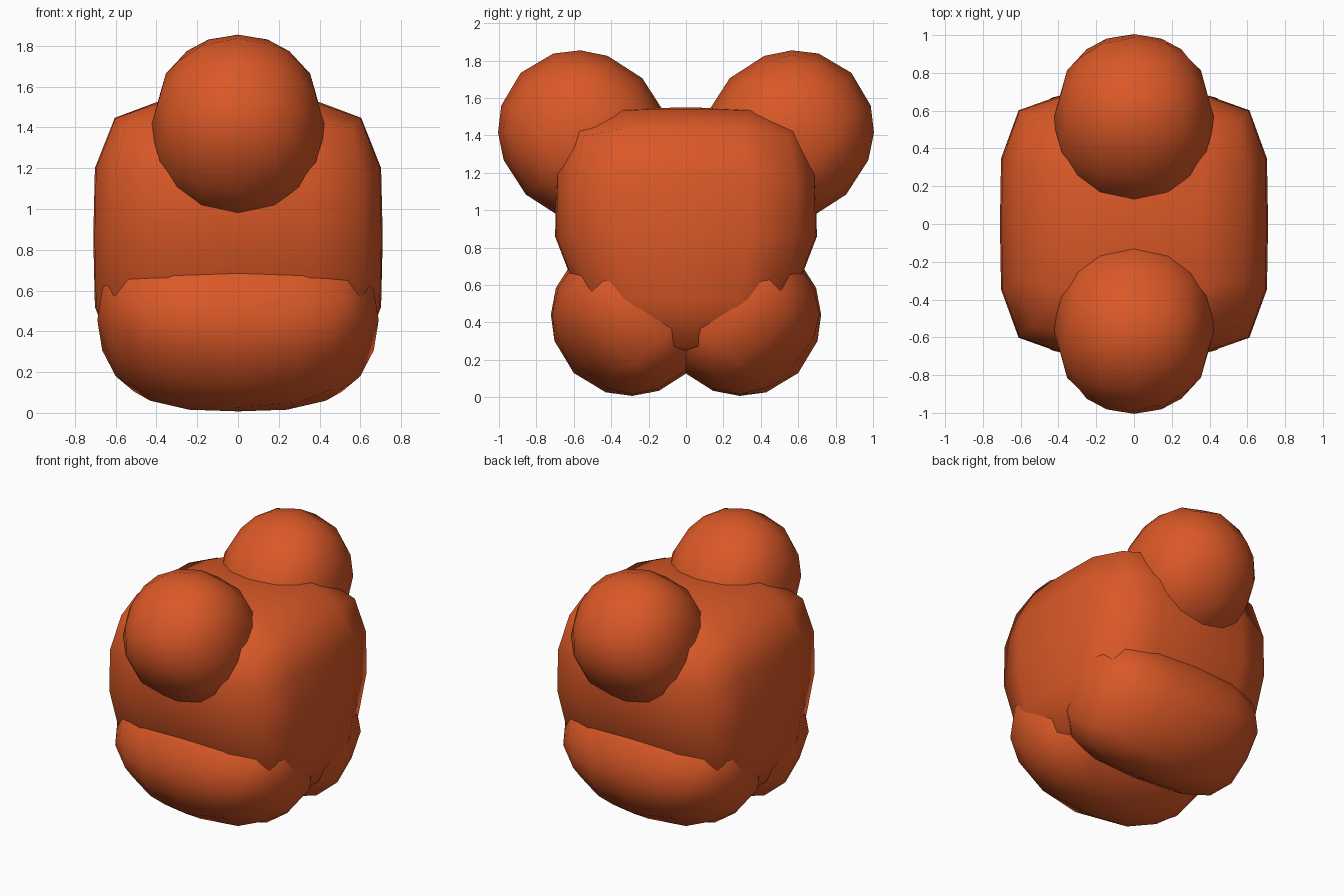
import bpy, bmesh, math
from mathutils import Matrix

if "Cube" in bpy.data.objects:
    bpy.data.objects.remove(bpy.data.objects["Cube"])

orange = bpy.data.materials.new("burnt orange")
orange.diffuse_color = (0.70, 0.098, 0.02, 1)
orange.use_nodes = True
orange.node_tree.nodes["Principled BSDF"].inputs["Base Color"].default_value = orange.diffuse_color


def rounded_block(name, centre, half, n_plan, n_dome, tilt=0.0, taper=0.0):
    """Coarse cube grid puffed into a rounded block.
    n_plan: boxiness of the x-y outline, n_dome: boxiness along local z,
    taper: narrowing in y towards the bottom, tilt: turn about x."""
    bm = bmesh.new()
    bmesh.ops.create_cube(bm, size=2)
    bmesh.ops.subdivide_edges(bm, edges=bm.edges[:], cuts=3, use_grid_fill=True)
    for v in bm.verts:
        x, y, z = v.co
        ring = (abs(x) ** n_plan + abs(y) ** n_plan) ** (1 / n_plan)
        v.co /= (abs(z) ** n_dome + ring ** n_dome) ** (1 / n_dome)
        v.co.y *= 1 - taper * max(0, -v.co.z)
        v.co = [c * h for c, h in zip(v.co, half)]
    bm.transform(Matrix.Translation(centre) @ Matrix.Rotation(tilt, 4, 'X'))
    bmesh.ops.recalc_face_normals(bm, faces=bm.faces[:])
    for f in bm.faces:
        f.smooth = True
    me = bpy.data.meshes.new(name)
    bm.to_mesh(me)
    bm.free()
    me.materials.append(orange)
    ob = bpy.data.objects.new(name, me)
    bpy.context.collection.objects.link(ob)
    return ob


# Main body, boxy above and narrower below
rounded_block("body", (0, 0, 0.86), (0.71, 0.70, 0.69), 4.6, 4.3, taper=0.36)

for side, label in ((-1, "front"), (1, "back")):
    # Round upper knob leaning outwards and up
    rounded_block(label + "_upper_knob", (0, side * 0.545, 1.395),
                  (0.43, 0.44, 0.48), 2.1, 2, tilt=-side * math.radians(45))
    # Wide domed lower lobe the model rests on, leaning outwards and down
    rounded_block(label + "_lower_lobe", (0, side * 0.275, 0.455),
                  (0.69, 0.435, 0.46), 3.1, 2, tilt=side * math.radians(45))
